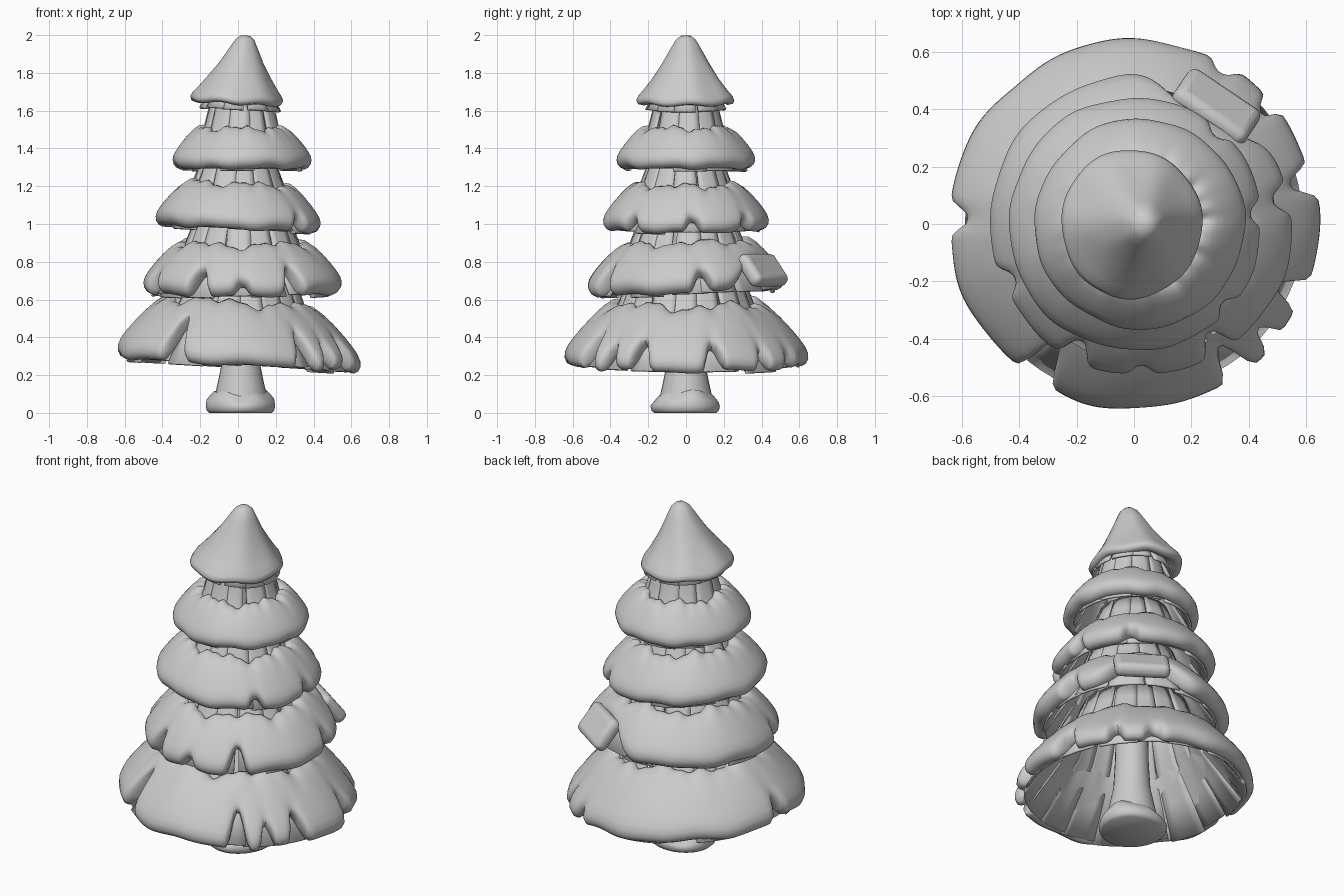
import bpy, bmesh, random
from math import sin, cos, pi, exp, radians, degrees

if "Cube" in bpy.data.objects:
    bpy.data.objects.remove(bpy.data.objects["Cube"])

random.seed(4)


def make(name, verts, faces, angle=40, solid=0):
    bm = bmesh.new()
    vs = [bm.verts.new(v) for v in verts]
    for f in faces:
        bm.faces.new([vs[i] for i in f])
    bmesh.ops.remove_doubles(bm, verts=bm.verts, dist=1e-5)
    bmesh.ops.recalc_face_normals(bm, faces=bm.faces)
    me = bpy.data.meshes.new(name)
    bm.to_mesh(me)
    bm.free()
    ob = bpy.data.objects.new(name, me)
    bpy.context.collection.objects.link(ob)
    bpy.ops.object.select_all(action='DESELECT')
    ob.select_set(True)
    bpy.context.view_layer.objects.active = ob
    bpy.ops.object.shade_smooth_by_angle(angle=radians(angle))
    if solid:
        m = ob.modifiers.new("thickness", 'SOLIDIFY')
        m.thickness = solid
    return ob


def sweep(name, fn, m, n, closed=False, angle=40):
    """Surface of n angular steps; fn(k, a) gives the point k of m at angle a."""
    verts = [fn(k, 2 * pi * i / n) for i in range(n) for k in range(m)]
    faces = []
    for i in range(n):
        j = (i + 1) % n
        for k in range(m if closed else m - 1):
            q = (k + 1) % m
            faces.append((i * m + k, j * m + k, j * m + q, i * m + q))
    return make(name, verts, faces, angle)


# cross-section of a snow layer: (distance down the slope, height off it)
SECTION = [(0, 0), (.01, .25), (.06, .5), (.18, .72), (.34, .87), (.55, .98), (.72, 1.02),
           (.84, 1), (.93, .88), (.99, .66), (1.02, .35), (1.01, .02), (.97, -.18),
           (.85, -.2), (.5, -.2), (.1, -.2)]


def snow(name, top, bot, thick, cx, tilt, notches, seed):
    dr, dz = bot[0] - top[0], bot[1] - top[1]
    ln = (dr * dr + dz * dz) ** .5
    nr, nz = -dz / ln, dr / ln

    def fn(k, a):
        s, h = SECTION[k]
        g = 0
        for na, w, d in notches:
            diff = (degrees(a) - na + 180) % 360 - 180
            g = max(g, d * exp(-abs(diff / w) ** 3))
        # ragged upper edge, gently lobed lower edge, notches bite from below
        up = .05 * sin(5 * a + seed) + .04 * sin(11 * a + 2 * seed) + .02 * sin(23 * a)
        low = .02 * sin(7 * a + seed) + .01 * sin(13 * a)
        t = s + up * (1 - min(s, 1)) ** 2 + low * s * s - g * s ** (2 - g)
        hh = h * thick * (1 - .5 * g * s) * (1 + .05 * sin(4 * a + seed))
        r = top[0] + dr * t + nr * hh
        x, y = r * cos(a), r * sin(a)
        return (x + cx, y, top[1] + dz * t + nz * hh - tilt[0] * x - tilt[1] * y)

    return sweep(name, fn, len(SECTION), 200, True, 60)


def skirt(name, line, n, cx, tilt):
    """Hollow ring of wide slats following a top / middle / bottom line."""
    verts, faces = [], []
    for i in range(n):
        a0 = 2 * pi * (i + random.uniform(-.12, .12)) / n
        off, stretch = random.uniform(-.006, .004), random.uniform(.93, 1.02)
        base = len(verts)
        for row in range(5):
            t = row / 2
            k = min(int(t), 1)
            f = (t - k) * (stretch if k else 1)
            half = pi / n * (1.1 - .05 * t)
            for c in range(5):
                r = line[k][0] + (line[k + 1][0] - line[k][0]) * f + off * t / 2 + .001 * c
                z = line[k][1] + (line[k + 1][1] - line[k][1]) * f
                a = a0 + half * (c / 2 - 1)
                x, y = r * cos(a), r * sin(a)
                verts.append((x + cx, y, z - tilt[0] * x - tilt[1] * y))
        for row in range(4):
            for c in range(4):
                p = base + row * 5 + c
                faces.append((p, p + 5, p + 6, p + 1))
    return make(name, verts, faces, 30, .012)


# tiers: snow top, snow bottom, thickness, skirt top, slats, x centre, tilt, notches
TIERS = [
    ((.36, .575), (.605, .255), .075, (.28, .78), 18, 0, (.06, 0),
     [(14, 4, .33), (41, 3, .22), (60, 4, .15), (178, 4, .25), (237, 4.5, .62),
      (305, 4, .5), (320, 3, .3), (337, 4, .38)]),
    ((.305, .89), (.48, .635), .08, (.23, 1.08), 15, .025, (0, -.035),
     [(10, 5, .3), (59, 24, .55), (203, 5, .25), (243, 5, .4),
      (270, 4, .15), (302, 5, .45)]),
    ((.245, 1.205), (.40, .975), .07, (.18, 1.37), 13, .005, (.05, 0),
     [(5, 5, .22), (48, 5, .15), (318, 5, .2)]),
    ((.20, 1.50), (.325, 1.295), .066, (.15, 1.70), 11, .02, (0, 0), []),
]
for i, (top, bot, th, st, n, cx, tilt, notches) in enumerate(TIERS, 1):
    snow(f"snow_layer_{i}", top, bot, th, cx, tilt, notches, i * 1.7)
    low = (bot[0] - .004, bot[1] - .01)
    skirt(f"branch_skirt_{i}", (st, top, low), n, cx, tilt)

# loose snow clump on the back right of the second tier
bpy.ops.mesh.primitive_cube_add(size=1, location=(.285, .405, .755),
                                rotation=(0, radians(52), radians(56)))
clump = bpy.context.object
clump.name = "snow_clump"
clump.scale = (.19, .30, .08)
bpy.ops.object.transform_apply(location=False, rotation=False, scale=True)
bev = clump.modifiers.new("round", 'BEVEL')
bev.width, bev.segments = .034, 4
bpy.ops.object.shade_smooth_by_angle(angle=radians(50))

# leaning snow cap with the top ring of branches
CAP = [(0, 2.0), (.025, 1.996), (.05, 1.975), (.075, 1.93), (.118, 1.85), (.165, 1.775),
       (.208, 1.715), (.236, 1.68), (.245, 1.66), (.238, 1.642), (.21, 1.635),
       (.17, 1.66), (.1, 1.75), (0, 1.8)]


def cap_point(k, a):
    r, z = CAP[k]
    r *= 1 + .01 * sin(3 * a + 1) + .008 * sin(7 * a)
    x, y = r * cos(a), r * 1.06 * sin(a)
    rim = .006 * sin(6 * a + 1) if r > .15 else 0
    return (x - .01 + .05 * (z - 1.65) / .35, y, z - .06 * x + rim)


sweep("snow_cap", cap_point, len(CAP), 96, False, 60)
skirt("top_branches", ((.11, 1.80), (.165, 1.70), (.215, 1.605)), 11, .012, (.05, 0))

# trunk, and the snow drift round its foot
TRUNK = [(0, .01), (.15, .01), (.138, .09), (.12, .17), (.10, .27), (.09, .45),
         (.085, .9), (.05, 1.75), (0, 1.76)]
sweep("trunk", lambda k, a: (TRUNK[k][0] * cos(a) + .015, TRUNK[k][0] * sin(a), TRUNK[k][1]),
      len(TRUNK), 28)
DRIFT = [(0, 0), (.165, 0), (.178, .012), (.184, .035), (.178, .06), (.158, .085),
         (.138, .105), (.11, .10)]


def drift_point(k, a):
    r, z = DRIFT[k]
    if r > .12:
        r *= 1 + .025 * sin(3 * a)
    if z > .05:
        z += .012 * sin(2 * a + 1) + .006 * sin(5 * a)
    return (r * cos(a) + .013, r * sin(a), z)


sweep("foot_snow", drift_point, len(DRIFT), 48, False, 50)
